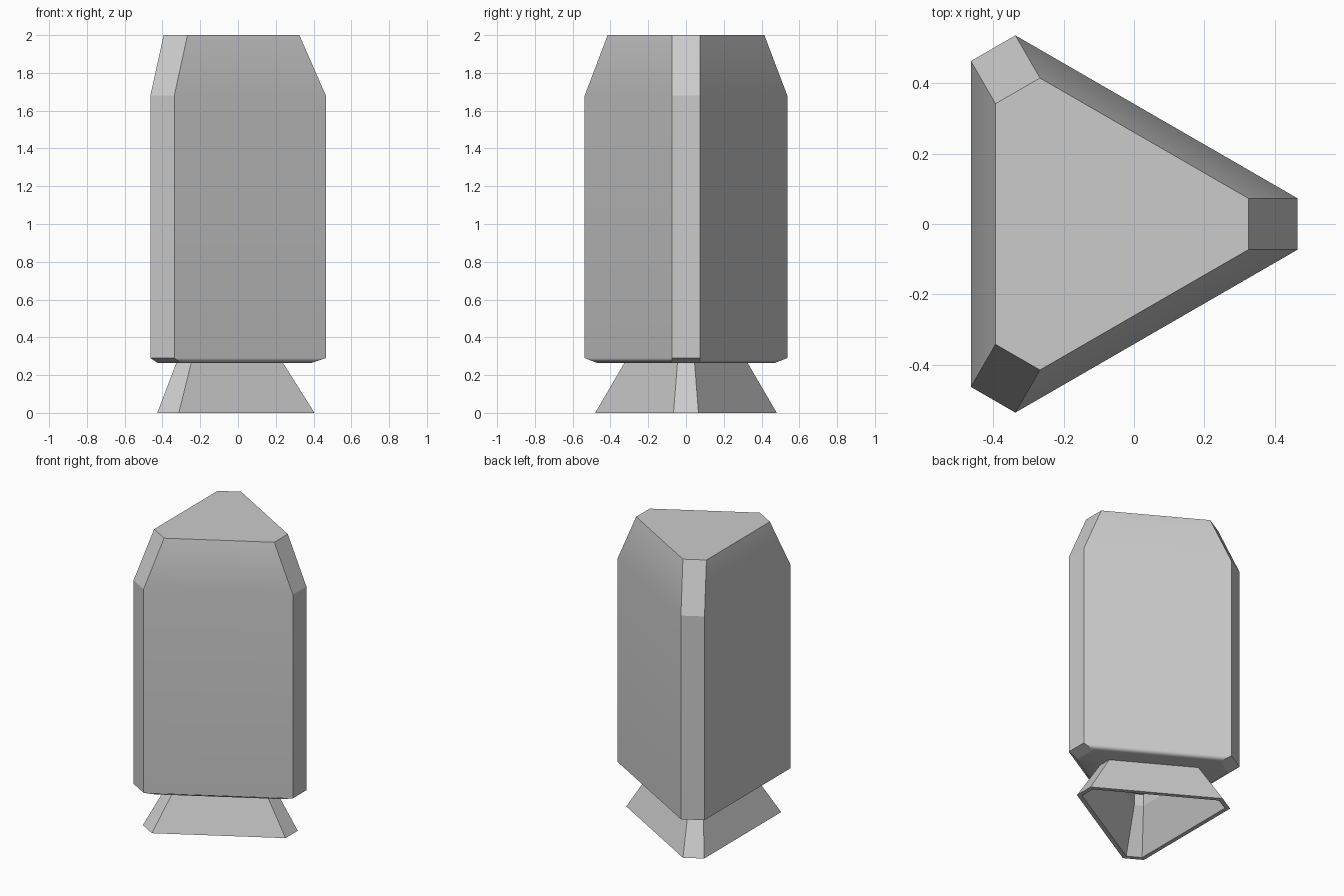
import bpy, bmesh
from math import cos, sin, tau

if "Cube" in bpy.data.objects:
    bpy.data.objects.remove(bpy.data.objects["Cube"])

CX = -0.112  # axis of the triangular section


def ring(bm, z, R, h):
    """Triangle with cut corners: R = distance to corner face, h = its half width."""
    pts = []
    for k in range(3):
        a = k * tau / 3
        for s in (-h, h):
            pts.append(bm.verts.new((CX + R * cos(a) - s * sin(a),
                                     R * sin(a) + s * cos(a), z)))
    return pts


def loft(name, sections, smooth=()):
    """Skin the sections, cap both ends; wide edges of 'smooth' rings stay soft."""
    me = bpy.data.meshes.new(name)
    bm = bmesh.new()
    rings = [ring(bm, *s) for s in sections]
    for a, b in zip(rings, rings[1:]):
        for i in range(6):
            j = (i + 1) % 6
            bm.faces.new((a[i], a[j], b[j], b[i]))
    bm.faces.new(rings[0][::-1])
    bm.faces.new(rings[-1])
    bmesh.ops.recalc_face_normals(bm, faces=bm.faces)
    for f in bm.faces:
        f.smooth = True
    for e in bm.edges:
        e.smooth = False
    for r in smooth:
        for i in (1, 3, 5):
            bm.edges.get((rings[r][i], rings[r][(i + 1) % 6])).smooth = True
    bm.to_mesh(me)
    bm.free()
    ob = bpy.data.objects.new(name, me)
    bpy.context.collection.objects.link(ob)
    mod = ob.modifiers.new("weighted_normals", 'WEIGHTED_NORMAL')
    mod.keep_sharp = True
    return ob


# Main body: bevelled base, straight walls, tapered top
loft("body", [(0.265, 0.503, 0.073), (0.29, 0.577, 0.073),
              (1.68, 0.577, 0.073), (2.0, 0.437, 0.073)], smooth=(0, 1, 2))

# Hollow flared skirt with a short neck running up into the body
T = 0.028
outer = [(0.37, 0.347, 0.045), (0.27, 0.347, 0.045), (0.0, 0.517, 0.066)]
inner = [(z, R - T, h - 0.577 * T) for z, R, h in reversed(outer)]
inner[-1] = (0.35,) + inner[-1][1:]
loft("skirt", outer + inner)

# Open the body's underside above the skirt
cutter = loft("neck_cutter", [(0.2, 0.335, 0.04), (0.36, 0.335, 0.04)])
cutter.hide_render = True
cutter.hide_viewport = True
body = bpy.data.objects["body"]
cut = body.modifiers.new("neck_opening", 'BOOLEAN')
cut.operation = 'DIFFERENCE'
cut.object = cutter
cut.solver = 'EXACT'
body.modifiers.move(1, 0)
